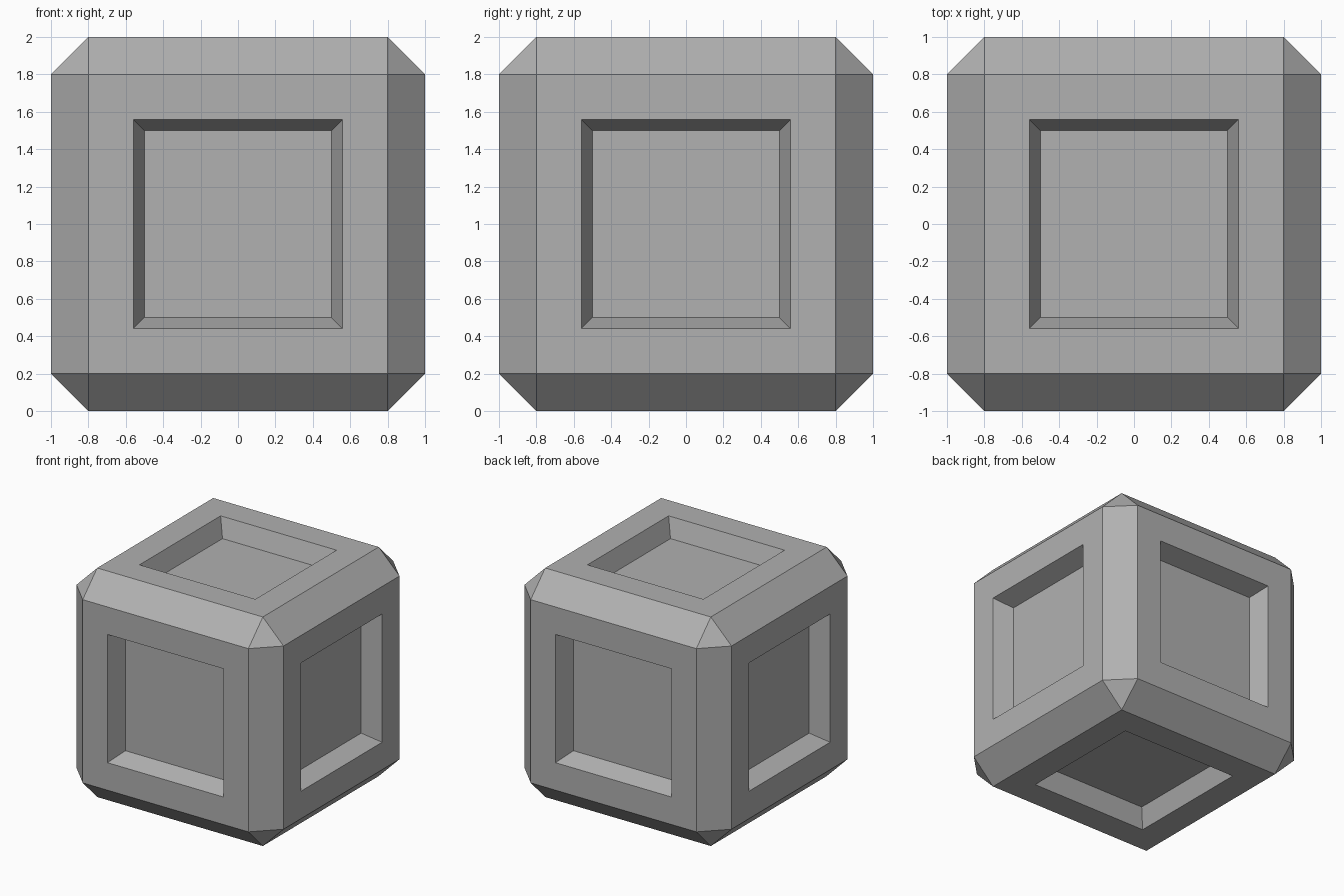
import bpy, bmesh

if "Cube" in bpy.data.objects:
    bpy.data.objects.remove(bpy.data.objects["Cube"])

bm = bmesh.new()
bmesh.ops.create_cube(bm, size=2.0)

# Chamfered edges and corners
bmesh.ops.bevel(bm, geom=bm.edges[:], offset=0.2, offset_type='OFFSET',
                segments=1, profile=0.5, affect='EDGES')
bm.normal_update()
panels = [f for f in bm.faces if max(abs(c) for c in f.normal) > 0.99]

# Flat frame, then a recess with sloped walls on each of the six sides
for width in (0.24, 0.06):
    bmesh.ops.inset_individual(bm, faces=panels, thickness=width,
                               use_even_offset=True)
for f in panels:
    f.normal_update()
    push = f.normal * -0.16
    for v in f.verts:
        v.co += push

# Stand on the ground
bmesh.ops.translate(bm, verts=bm.verts[:], vec=(0, 0, 1))
bmesh.ops.recalc_face_normals(bm, faces=bm.faces[:])

mesh = bpy.data.meshes.new("panelled_crate")
bm.to_mesh(mesh)
bm.free()

# Mid grey surface
grey = bpy.data.materials.new("mid_grey")
grey.diffuse_color = (0.44, 0.44, 0.44, 1)
grey.use_nodes = True
grey.node_tree.nodes["Principled BSDF"].inputs["Base Color"].default_value = grey.diffuse_color
mesh.materials.append(grey)
bpy.context.collection.objects.link(bpy.data.objects.new("panelled_crate", mesh))
